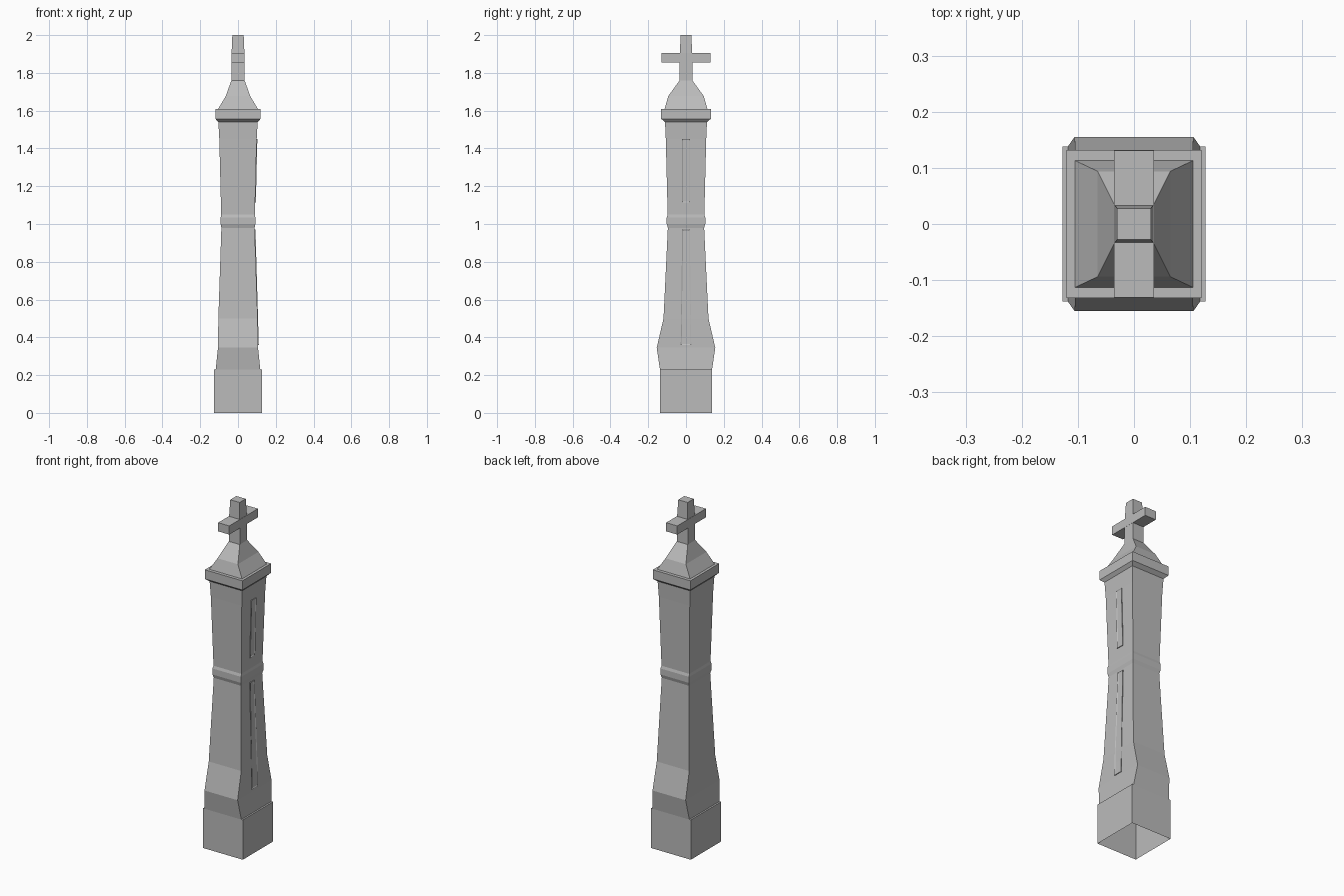
import bpy, bmesh

cube = bpy.data.objects.get("Cube")
if cube:
    bpy.data.objects.remove(cube)

stone = bpy.data.materials.new("grey stone")
stone.use_nodes = True
grey = (0.5, 0.5, 0.5, 1)
stone.diffuse_color = grey
stone.node_tree.nodes["Principled BSDF"].inputs["Base Color"].default_value = grey


def finish(name, bm):
    bmesh.ops.recalc_face_normals(bm, faces=bm.faces)
    mesh = bpy.data.meshes.new(name)
    bm.to_mesh(mesh)
    bm.free()
    mesh.materials.append(stone)
    obj = bpy.data.objects.new(name, mesh)
    bpy.context.collection.objects.link(obj)
    return obj


def ring(bm, z, hx, hy):
    return [bm.verts.new((sx * hx, sy * hy, z))
            for sx, sy in ((-1, -1), (1, -1), (1, 1), (-1, 1))]


def tower(name, sections, bottom=False, top=False):
    """Stack rectangular sections (height, half width, half depth)."""
    bm = bmesh.new()
    rings = [ring(bm, *s) for s in sections]
    for low, high in zip(rings, rings[1:]):
        for i in range(4):
            j = (i + 1) % 4
            bm.faces.new((low[i], low[j], high[j], high[i]))
    if bottom:
        bm.faces.new(rings[0][::-1])
    if top:
        bm.faces.new(rings[-1])
    return finish(name, bm)


def slot(name, low, high):
    """Raised frame with a sunken panel; ends are (height, x, half width)."""
    bm = bmesh.new()
    corners = [(x, s * hw, z) for z, x, hw, signs in
               ((*low, (-1, 1)), (*high, (1, -1))) for s in signs]
    front = bm.faces.new([bm.verts.new(c) for c in corners])
    back = [bm.verts.new((x - 0.02, y, z)) for x, y, z in corners]
    for i in range(4):
        j = (i + 1) % 4
        bm.faces.new((front.verts[i], back[i], back[j], front.verts[j]))
    bmesh.ops.recalc_face_normals(bm, faces=bm.faces)
    bmesh.ops.inset_individual(bm, faces=[front], thickness=0.007)
    for v in front.verts:
        v.co.x -= 0.003
    return finish(name, bm)


# Hollow plinth, open underneath
tower("plinth", [(0, 0.1275, 0.138), (0.23, 0.1275, 0.138)], top=True)

# Tapering shaft with flared foot and waist band
tower("shaft", [
    (0.23, 0.118, 0.138), (0.345, 0.106, 0.155), (0.50, 0.104, 0.119),
    (0.98, 0.088, 0.096), (1.0, 0.092, 0.102), (1.035, 0.092, 0.102),
    (1.05, 0.089, 0.097), (1.45, 0.099, 0.107), (1.54, 0.104, 0.111)])

# Cornice and stepped roof
tower("cornice", [
    (1.54, 0.104, 0.111), (1.557, 0.12, 0.1315), (1.61, 0.12, 0.1315),
    (1.61, 0.105, 0.113)])
tower("roof", [(1.61, 0.105, 0.113), (1.677, 0.065, 0.094),
               (1.76, 0.035, 0.034)], top=True)

# Cross
tower("cross_post", [(1.75, 0.035, 0.034), (1.88, 0.035, 0.033),
                     (1.905, 0.034, 0.033), (2.0, 0.03, 0.028)], top=True)
tower("cross_arms", [(1.855, 0.0355, 0.131), (1.905, 0.0355, 0.131)],
      bottom=True, top=True)

# Narrow windows on the left face
slot("lower_window", (0.36, 0.110, 0.028), (0.97, 0.0925, 0.02))
slot("upper_window", (1.115, 0.0945, 0.022), (1.45, 0.1025, 0.022))
